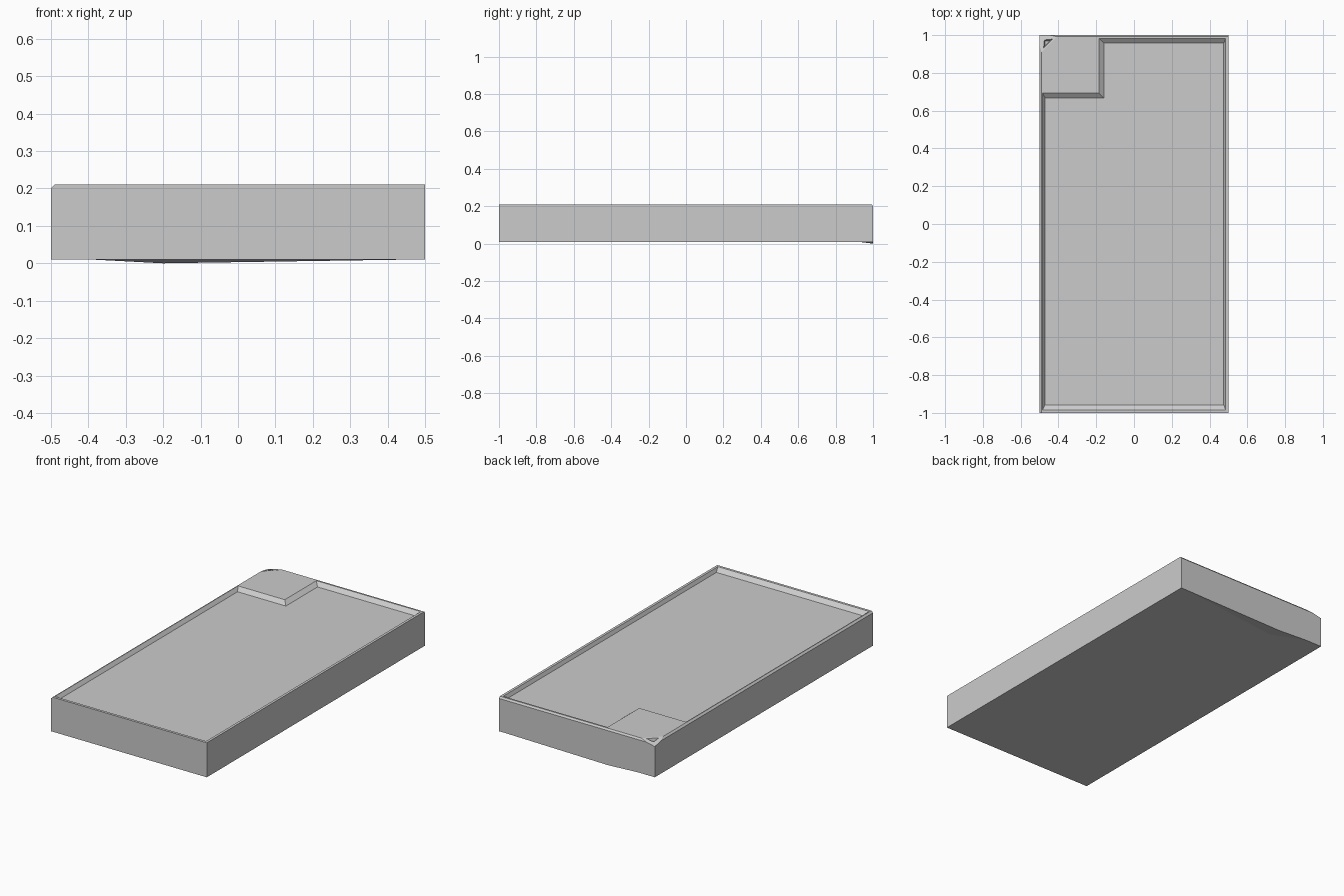
import bpy, bmesh
from mathutils import Vector

if "Cube" in bpy.data.objects:
    bpy.data.objects.remove(bpy.data.objects["Cube"])


def loft(name, rings):
    """Closed solid through rings of matching points: [(z, [(x, y), ...]), ...]"""
    bm = bmesh.new()
    loops = [[bm.verts.new((x, y, z)) for x, y in pts] for z, pts in rings]
    n = len(loops[0])
    for a, b in zip(loops, loops[1:]):
        for i in range(n):
            j = (i + 1) % n
            bm.faces.new((a[i], a[j], b[j], b[i]))
    bm.faces.new(loops[0][::-1])
    bm.faces.new(loops[-1])
    return finish(name, bm)


def finish(name, bm):
    bmesh.ops.recalc_face_normals(bm, faces=bm.faces)
    mesh = bpy.data.meshes.new(name)
    bm.to_mesh(mesh)
    bm.free()
    ob = bpy.data.objects.new(name, mesh)
    bpy.context.collection.objects.link(ob)
    return ob


def cut(target, cutter):
    cutter.hide_render = True
    mod = target.modifiers.new("cut", 'BOOLEAN')
    mod.operation = 'DIFFERENCE'
    mod.solver = 'EXACT'
    mod.object = cutter
    bpy.context.view_layer.objects.active = target
    bpy.ops.object.modifier_apply(modifier=mod.name)
    bpy.data.objects.remove(cutter)


def rect(x0, y0, x1, y1):
    return [(x0, y0), (x1, y0), (x1, y1), (x0, y1)]


# Tray body, with a fine chamfer along the left and back rims
outer = rect(-0.5, -1, 0.5, 1)
tray = loft("tray_body", [(0.01, outer), (0.2, outer),
                          (0.21, rect(-0.49, -1, 0.5, 0.992))])

# Dipped back-left corner
bm = bmesh.new()
bm.from_mesh(tray.data)
res = bmesh.ops.bisect_plane(bm, geom=bm.verts[:] + bm.edges[:] + bm.faces[:],
                             plane_co=(-0.5, 1, 0.188),
                             plane_no=Vector((-0.022, 0.022, 0.1)).normalized(),
                             clear_outer=True)
bmesh.ops.holes_fill(bm, edges=[e for e in bm.edges if e.is_boundary])
bmesh.ops.recalc_face_normals(bm, faces=bm.faces)
bm.to_mesh(tray.data)
bm.free()

# L-shaped recess with sloping walls, leaving the raised corner block
top = [(-0.485, -0.985), (0.485, -0.985), (0.485, 0.982),
       (-0.185, 0.982), (-0.185, 0.693), (-0.485, 0.693)]
floor = [(-0.47, -0.957), (0.475, -0.957), (0.475, 0.957),
         (-0.16, 0.957), (-0.16, 0.667), (-0.47, 0.667)]
cut(tray, loft("recess_cutter", [(0.19, floor), (0.21, top), (0.25, top)]))

# Small triangular hollow in the block's outer corner
tri = [(-0.48, 0.93), (-0.43, 0.98), (-0.48, 0.98)]
tri_low = [(-0.47, 0.945), (-0.445, 0.97), (-0.47, 0.97)]
cut(tray, loft("hollow_cutter", [(0.19, tri_low), (0.21, tri), (0.25, tri)]))

# Shallow sag under the back edge
bm = bmesh.new()
for co in ((-0.39, 1, 0.01), (0.46, 1, 0.01), (-0.2, 0.92, 0.01), (-0.2, 1, 0)):
    bm.verts.new(co)
bmesh.ops.convex_hull(bm, input=bm.verts[:])
finish("underside_sag", bm)
